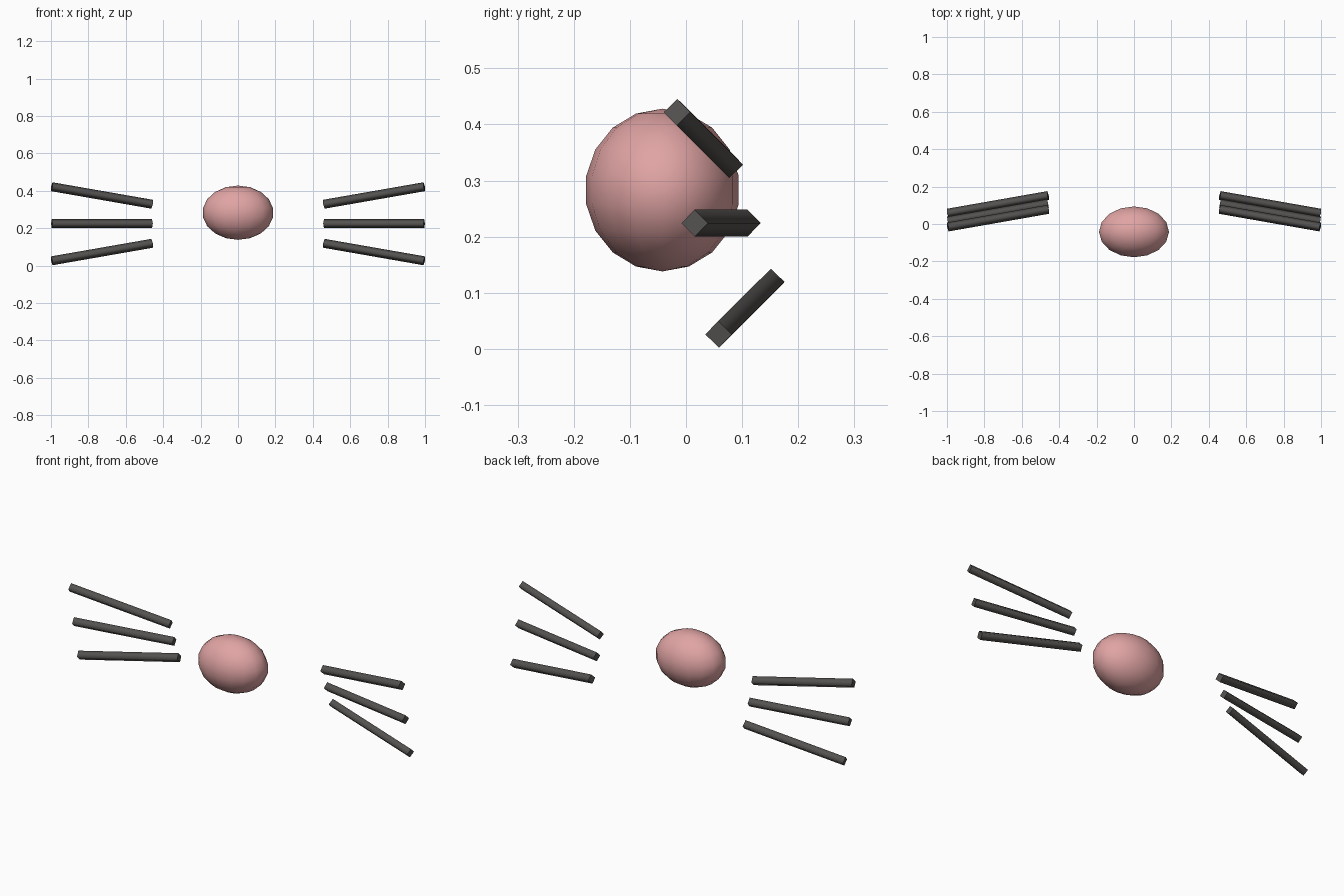
import bpy, bmesh
from mathutils import Vector, Matrix

if "Cube" in bpy.data.objects:
    bpy.data.objects.remove(bpy.data.objects["Cube"])


def material(name, color):
    mat = bpy.data.materials.new(name)
    mat.diffuse_color = (*color, 1)
    mat.use_nodes = True
    mat.node_tree.nodes["Principled BSDF"].inputs["Base Color"].default_value = mat.diffuse_color
    return mat


def add_object(name, bm, mat):
    mesh = bpy.data.meshes.new(name)
    bm.to_mesh(mesh)
    bm.free()
    mesh.materials.append(mat)
    obj = bpy.data.objects.new(name, mesh)
    bpy.context.collection.objects.link(obj)
    return obj


pink = material("pink", (0.75, 0.37, 0.37))
dark = material("dark_grey", (0.09, 0.085, 0.08))

# Nose: smooth, low-poly ellipsoid
bm = bmesh.new()
bmesh.ops.create_uvsphere(bm, u_segments=16, v_segments=9, radius=1)
bmesh.ops.scale(bm, vec=(0.19, 0.138, 0.145), verts=bm.verts)
bmesh.ops.translate(bm, vec=(0, -0.042, 0.283), verts=bm.verts)
for face in bm.faces:
    face.smooth = True
add_object("nose", bm, pink)

# Whiskers: four-sided rods fanning out and sweeping forward on both sides
rows = {
    "upper": (0.031, 0.375, 0.0935),
    "middle": (0.0625, 0.224, 0.0),
    "lower": (0.105, 0.0725, -0.0935),
}
for side_name, side in (("right", 1), ("left", -1)):
    for row, (y, z, rise) in rows.items():
        axis = Vector((side * 0.536, -0.094, rise))
        place = (Matrix.Translation((side * 0.7275, y, z))
                 @ axis.to_track_quat('Z', 'Y').to_matrix().to_4x4())
        bm = bmesh.new()
        bmesh.ops.create_cone(bm, cap_ends=True, segments=4, radius1=0.024,
                              radius2=0.024, depth=axis.length)
        # Sides are shaded round, end caps stay flat
        for face in bm.faces:
            face.smooth = abs(face.normal.z) < 0.5
        for edge in bm.edges:
            edge.smooth = edge.verts[0].co.z * edge.verts[1].co.z < 0
        bm.transform(place)
        add_object(f"{row}_whisker_{side_name}", bm, dark)
